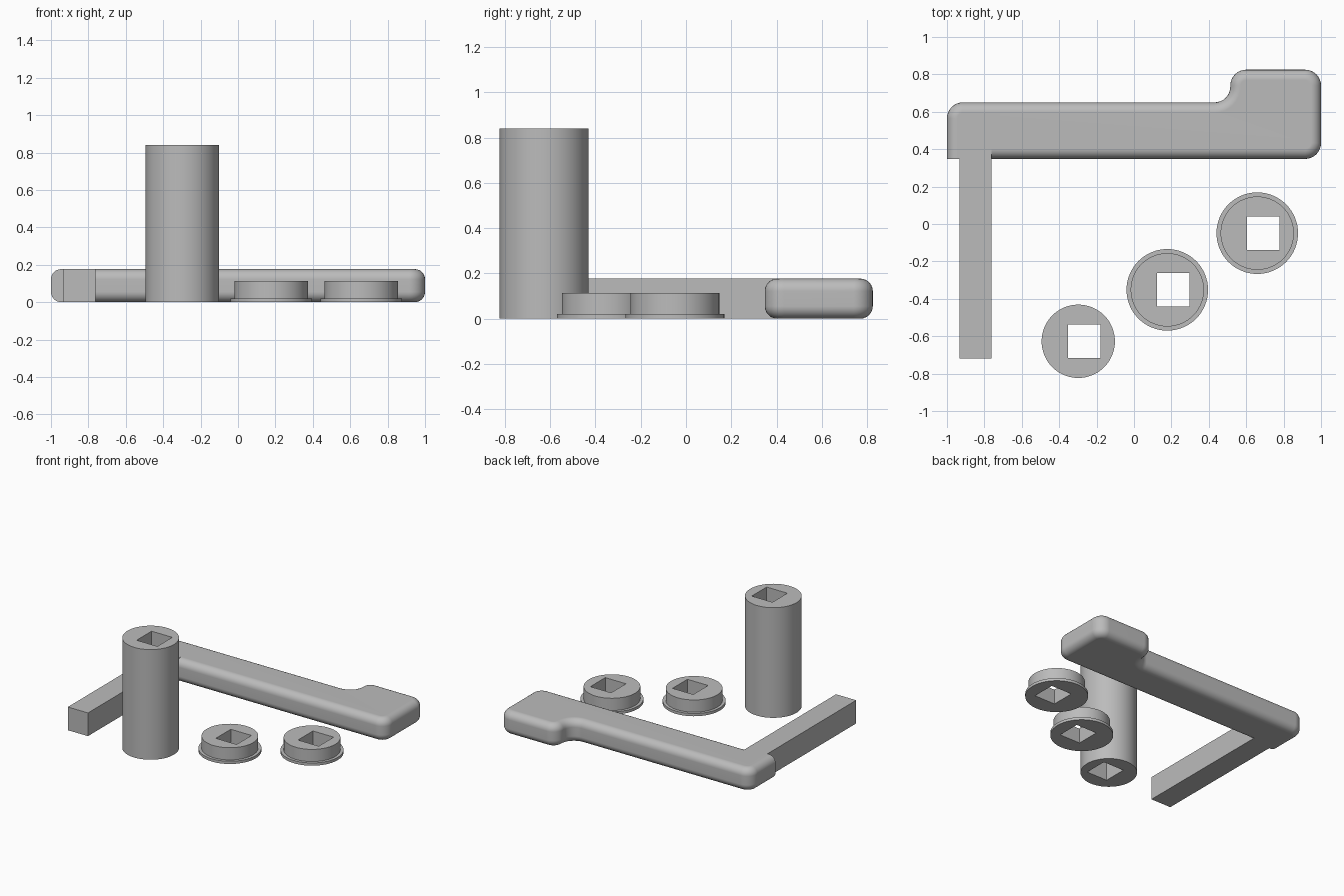
import bpy
import bmesh
from math import sin, cos, pi, radians

cube = bpy.data.objects.get("Cube")
if cube:
    bpy.data.objects.remove(cube, do_unlink=True)

# Single grey material
grey = bpy.data.materials.new("plain grey")
grey.use_nodes = True
color = (0.5, 0.5, 0.5, 1)
grey.diffuse_color = color
grey.node_tree.nodes["Principled BSDF"].inputs["Base Color"].default_value = color


def loft(name, rings, closed):
    """Bridge equal-length rings; either close the loop of rings or cap both ends."""
    bm = bmesh.new()
    loops = [[bm.verts.new(p) for p in ring] for ring in rings]
    n = len(loops[0])
    pairs = list(zip(loops, loops[1:]))
    if closed:
        pairs.append((loops[-1], loops[0]))
    else:
        bm.faces.new(loops[0][::-1])
        bm.faces.new(loops[-1])
    for a, b in pairs:
        for i in range(n):
            j = (i + 1) % n
            bm.faces.new((a[i], a[j], b[j], b[i]))
    bmesh.ops.recalc_face_normals(bm, faces=bm.faces)
    mesh = bpy.data.meshes.new(name)
    bm.to_mesh(mesh)
    bm.free()
    mesh.materials.append(grey)
    obj = bpy.data.objects.new(name, mesh)
    bpy.context.collection.objects.link(obj)
    bpy.ops.object.select_all(action="DESELECT")
    obj.select_set(True)
    bpy.context.view_layer.objects.active = obj
    bpy.ops.object.shade_smooth_by_angle(angle=radians(30))
    normals = obj.modifiers.new("clean_normals", "WEIGHTED_NORMAL")
    normals.keep_sharp = True
    return obj


def arc(cx, cy, r, start, end, steps=8):
    angles = [radians(start + (end - start) * i / steps) for i in range(steps + 1)]
    return [(cx + r * cos(a), cy + r * sin(a)) for a in angles]


# Crank: rounded handle with a thicker end and a square, sharp-edged shaft
HEIGHT, FILLET, CORNER = 0.177, 0.055, 0.085
FRONT, BACK, HEAD_BACK, STEP = 0.348, 0.65, 0.825, 0.515
SHAFT_IN, SHAFT_OUT, SHAFT_END = -0.762, -0.932, -0.72


def crank_outline(d):
    """Plan outline with the rounded sides moved inward by d."""
    c, r = CORNER, CORNER - d
    pts = [(SHAFT_IN, FRONT + d)]
    pts += arc(1 - c, FRONT + c, r, -90, 0)
    pts += arc(1 - c, HEAD_BACK - c, r, 0, 90)
    pts += arc(STEP + c, HEAD_BACK - c, r, 90, 180)
    pts += arc(STEP - c, BACK + c, c + d, 0, -90)
    pts += arc(c - 1, BACK - c, r, 90, 180)
    pts += [(d - 1, FRONT), (SHAFT_OUT, FRONT),
            (SHAFT_OUT, SHAFT_END), (SHAFT_IN, SHAFT_END)]
    return pts


quarter = [i * pi / 12 for i in range(7)]
levels = [(FILLET * (1 - sin(a)), FILLET * (1 - cos(a))) for a in quarter]
levels += [(d, HEIGHT - z) for d, z in reversed(levels)]
loft("crank_handle_and_shaft",
     [[(x, y, z) for x, y in crank_outline(d)] for d, z in levels], closed=False)

# Round pieces with an off-centre square socket
SIDES, RADIUS, FLANGE = 64, 0.196, 0.218
HOLE_X, HOLE_Y, HOLE_SHIFT = 0.0875, 0.09, 0.032


def circle(cx, cy, r, z):
    return [(cx + r * cos(2 * pi * i / SIDES), cy + r * sin(2 * pi * i / SIDES), z)
            for i in range(SIDES)]


def socket(cx, cy, z):
    ring = []
    for x, y, _ in circle(0, 0, 1, 0):
        m = max(abs(x), abs(y))
        ring.append((cx + HOLE_SHIFT + HOLE_X * x / m, cy + HOLE_Y * y / m, z))
    return ring


def socketed_piece(name, cx, cy, height, flange_height=0):
    rings = [socket(cx, cy, 0)]
    if flange_height:
        rings += [circle(cx, cy, FLANGE, 0), circle(cx, cy, FLANGE, flange_height)]
    rings += [circle(cx, cy, RADIUS, flange_height),
              circle(cx, cy, RADIUS, height), socket(cx, cy, height)]
    loft(name, rings, closed=True)


socketed_piece("tall_roller", -0.298, -0.627, 0.84)
socketed_piece("front_flanged_cap", 0.178, -0.352, 0.114, 0.021)
socketed_piece("rear_flanged_cap", 0.659, -0.049, 0.114, 0.021)
